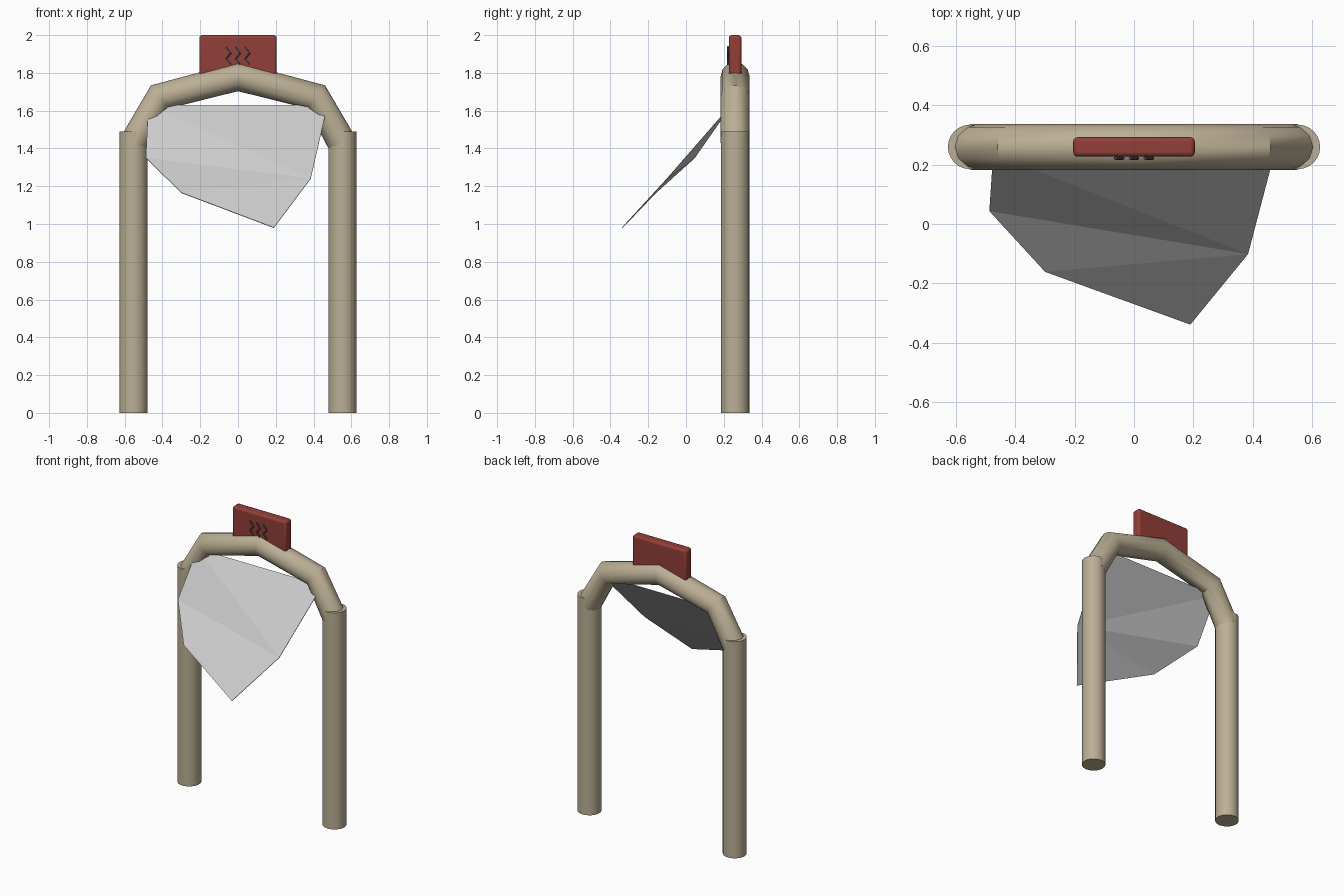
import bpy, bmesh, math

if "Cube" in bpy.data.objects:
    bpy.data.objects.remove(bpy.data.objects["Cube"])

Y = 0.26        # depth of the frame's centre line
R = 0.077       # tube radius


def material(name, rgb):
    m = bpy.data.materials.new(name)
    m.diffuse_color = (*rgb, 1)
    m.use_nodes = True
    m.node_tree.nodes["Principled BSDF"].inputs["Base Color"].default_value = m.diffuse_color
    return m


tan = material("tan", (0.50, 0.43, 0.30))
red = material("red", (0.29, 0.05, 0.04))
dark = material("dark_grey", (0.10, 0.09, 0.08))


def smooth(ob):
    bpy.ops.object.select_all(action='DESELECT')
    ob.select_set(True)
    bpy.context.view_layer.objects.active = ob
    bpy.ops.object.shade_smooth_by_angle(angle=math.radians(35))


def tube(name, points, radius, mat, resolution):
    cu = bpy.data.curves.new(name, 'CURVE')
    cu.dimensions = '3D'
    cu.bevel_depth = radius
    cu.bevel_resolution = resolution
    cu.use_fill_caps = True
    sp = cu.splines.new('POLY')
    sp.points.add(len(points) - 1)
    for p, co in zip(sp.points, points):
        p.co = (*co, 1)
    ob = bpy.data.objects.new(name, cu)
    bpy.context.collection.objects.link(ob)
    bpy.ops.object.select_all(action='DESELECT')
    ob.select_set(True)
    bpy.context.view_layer.objects.active = ob
    bpy.ops.object.convert(target='MESH')
    ob = bpy.context.object
    ob.name = name
    ob.data.materials.clear()
    ob.data.materials.append(mat)
    smooth(ob)
    return ob


# Two upright posts
for side, label in ((-1, "left_post"), (1, "right_post")):
    bpy.ops.mesh.primitive_cylinder_add(vertices=24, radius=0.075, depth=1.49,
                                        location=(side * 0.553, Y, 0.745))
    post = bpy.context.object
    post.name = label
    post.data.materials.append(tan)
    smooth(post)

# Faceted arch joining the posts
half = [(0.55, 1.43), (0.414, 1.673)]
path = [(-x, Y, z) for x, z in half] + [(0, Y, 1.78)] + [(x, Y, z) for x, z in half[::-1]]
tube("arch", path, R, tan, 4)

# Rounded sign board on top
bpy.ops.mesh.primitive_cube_add(size=1, location=(0, Y, 1.89))
sign = bpy.context.object
sign.name = "sign_board"
sign.scale = (0.41, 0.066, 0.22)
bpy.ops.object.transform_apply(location=False, rotation=False, scale=True)
sign.data.materials.append(red)
bev = sign.modifiers.new("bevel", 'BEVEL')
bev.width = 0.015
bev.segments = 3
smooth(sign)

# Three wavy steam marks on the sign front
for i in (-1, 0, 1):
    pts = [(i * 0.05 + dx, 0.222, z) for dx, z in
           ((-0.012, 1.938), (0.012, 1.905), (-0.012, 1.875), (0.012, 1.845))]
    tube(f"steam_mark_{i + 2}", pts, 0.006, dark, 1)

# Torn hanging sheet, folded as a fan from its right corner
bm = bmesh.new()
fan = [bm.verts.new(v) for v in (
    (0.385, -0.10, 1.24), (0.474, 0.24, 1.63), (-0.475, 0.24, 1.63),
    (-0.488, 0.045, 1.35), (-0.30, -0.16, 1.165), (0.19, -0.338, 0.98))]
for a, b in zip(fan[1:], fan[2:]):
    bm.faces.new((fan[0], a, b))
bmesh.ops.recalc_face_normals(bm, faces=bm.faces)
me = bpy.data.meshes.new("hanging_sheet")
bm.to_mesh(me)
bm.free()
sheet = bpy.data.objects.new("hanging_sheet", me)
bpy.context.collection.objects.link(sheet)
sol = sheet.modifiers.new("thickness", 'SOLIDIFY')
sol.thickness = 0.004
sol.offset = 0
